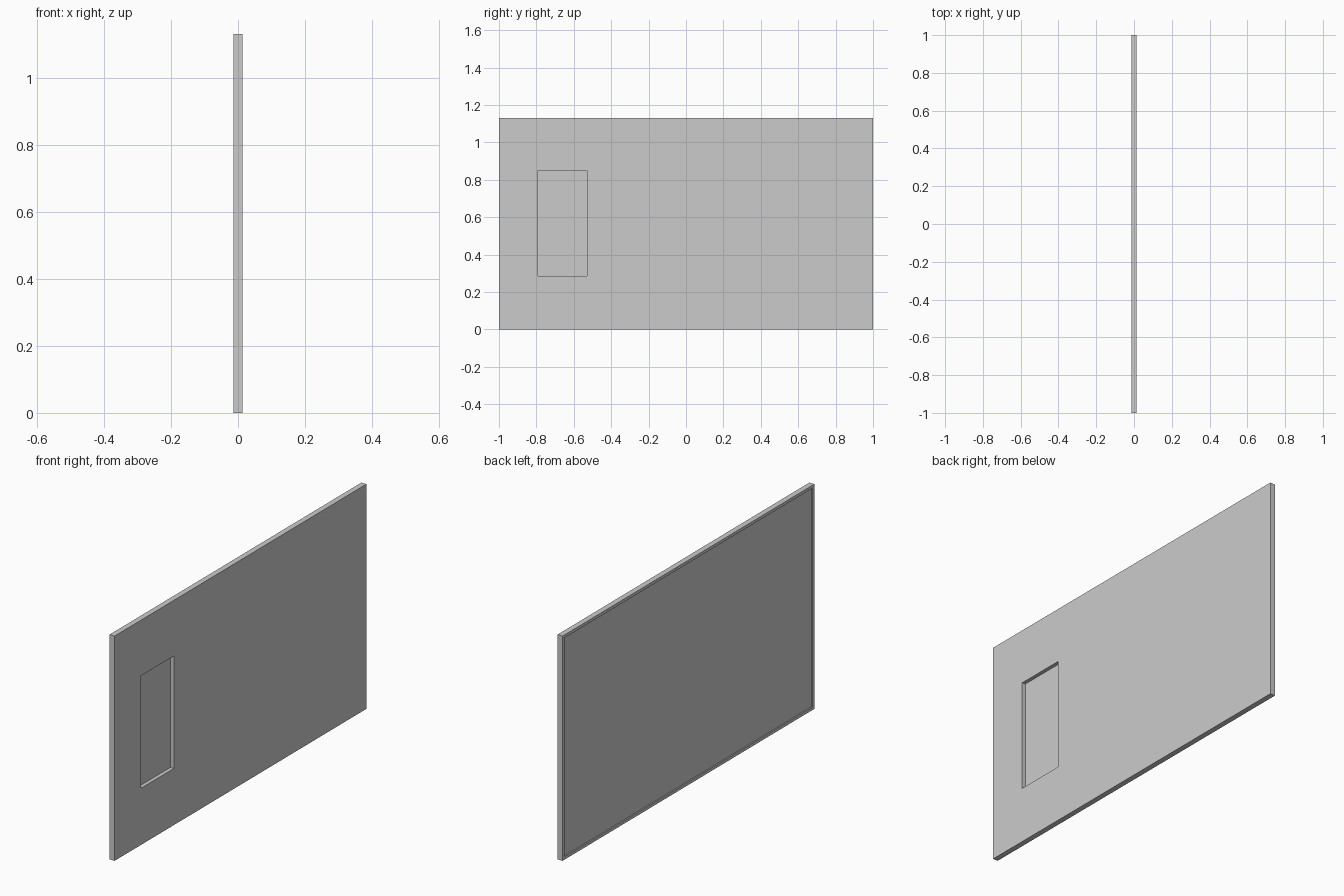
import bpy

if "Cube" in bpy.data.objects:
    bpy.data.objects.remove(bpy.data.objects["Cube"])

T, H = 0.028, 1.13  # panel thickness and height


def box(name, x, y, z):
    """Box spanning the given (min, max) ranges."""
    bpy.ops.mesh.primitive_cube_add(size=1, location=[sum(r) / 2 for r in (x, y, z)])
    ob = bpy.context.object
    ob.name = name
    ob.scale = [r[1] - r[0] for r in (x, y, z)]
    bpy.ops.object.transform_apply(location=True, rotation=False, scale=True)
    return ob


def cut(target, cutter):
    mod = target.modifiers.new(cutter.name, 'BOOLEAN')
    mod.operation = 'DIFFERENCE'
    mod.solver = 'EXACT'
    mod.object = cutter
    bpy.context.view_layer.objects.active = target
    bpy.ops.object.modifier_apply(modifier=mod.name)
    bpy.data.objects.remove(cutter, do_unlink=True)


# Flat upright panel
panel = box("panel", (-T / 2, T / 2), (-1, 1), (0, H))

# Shallow recess leaving a thin rim around the screen side (-x)
rim = 0.015
cut(panel, box("screen_recess", (-T, -T / 2 + 0.006), (-1 + rim, 1 - rim), (rim, H - rim)))

# Deeper rectangular pocket in the other side (+x)
cut(panel, box("pocket", (T / 2 - 0.019, T), (-0.79, -0.53), (0.285, 0.85)))
